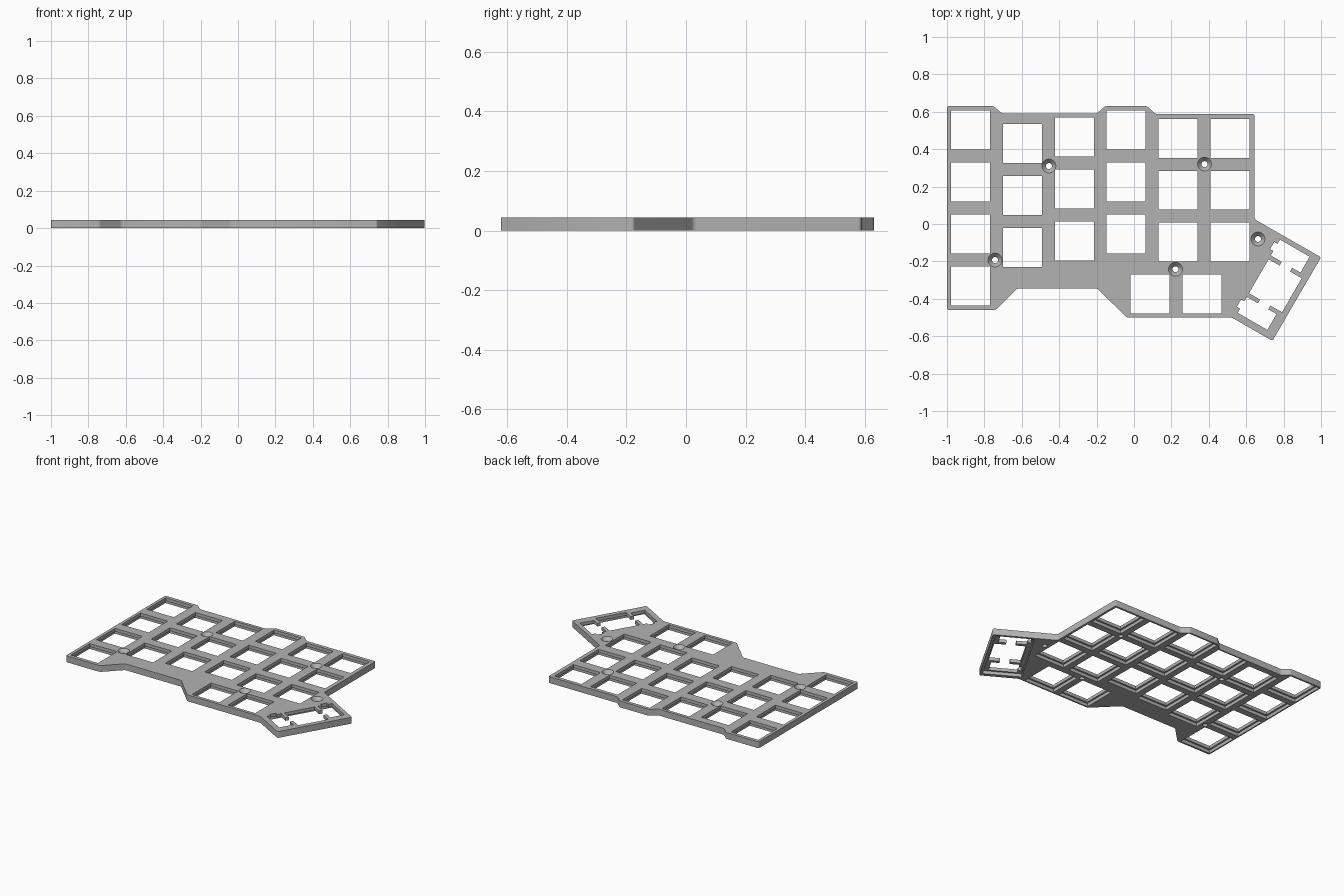
import bpy, bmesh, math
from mathutils import Matrix, Vector

if "Cube" in bpy.data.objects:
    bpy.data.objects.remove(bpy.data.objects["Cube"])

T = 0.044        # plate thickness
LEDGE = 0.022    # height of the underside recesses
PITCH = 0.2775   # key spacing
HOLE = 0.208     # switch opening

grey = bpy.data.materials.new("plate grey")
grey.use_nodes = True
grey.diffuse_color = (0.45, 0.45, 0.45, 1)
grey.node_tree.nodes["Principled BSDF"].inputs["Base Color"].default_value = (0.45, 0.45, 0.45, 1)


def make_object(name, bm):
    bmesh.ops.recalc_face_normals(bm, faces=bm.faces)
    mesh = bpy.data.meshes.new(name)
    bm.to_mesh(mesh)
    bm.free()
    mesh.materials.append(grey)
    obj = bpy.data.objects.new(name, mesh)
    bpy.context.collection.objects.link(obj)
    return obj


def prism(bm, points, z0, z1):
    face = bm.faces.new([bm.verts.new((x, y, z0)) for x, y in points])
    up = bmesh.ops.extrude_face_region(bm, geom=[face])["geom"]
    verts = [v for v in up if isinstance(v, bmesh.types.BMVert)]
    bmesh.ops.translate(bm, verts=verts, vec=(0, 0, z1 - z0))


def square(bm, x, y, size, z0, z1):
    h = size / 2
    prism(bm, [(x - h, y - h), (x + h, y - h), (x + h, y + h), (x - h, y + h)], z0, z1)


def cone(bm, x, y, z0, z1, r0, r1):
    bmesh.ops.create_cone(bm, cap_ends=True, segments=32, radius1=r0, radius2=r1, depth=z1 - z0,
                          matrix=Matrix.Translation((x, y, (z0 + z1) / 2)))


# Plate outline with small rounded corners
outline = [(-1, 0.63), (-0.75, 0.63), (-0.705, 0.59), (-0.2, 0.59), (-0.155, 0.63),
           (0.07, 0.63), (0.115, 0.588), (0.645, 0.588), (0.645, 0.025), (1.0, -0.178),
           (0.74, -0.625), (0.523, -0.5), (-0.04, -0.5), (-0.195, -0.345),
           (-0.625, -0.345), (-0.74, -0.46), (-1, -0.46)]
bm = bmesh.new()
prism(bm, outline, 0, T)
upright = [e for e in bm.edges if abs(e.verts[0].co.z - e.verts[1].co.z) > T / 2]
bmesh.ops.bevel(bm, geom=upright, offset=0.01, segments=3, profile=0.5, affect="EDGES")
plate = make_object("switch_plate", bm)

# Key centres: column x, top key y, number of keys
columns = [(-0.875, 0.502, 4), (-0.597, 0.43, 3), (-0.319, 0.465, 3),
           (-0.042, 0.502, 3), (0.236, 0.458, 3), (0.513, 0.458, 3),
           (0.086, -0.374, 1), (0.363, -0.374, 1)]
keys = [(x, y - PITCH * i) for x, y, n in columns for i in range(n)]
screws = [(-0.455, 0.31), (0.377, 0.32), (-0.743, -0.193), (0.222, -0.242), (0.663, -0.08)]

# Switch openings and the wider clip recesses beneath them
openings, recesses = bmesh.new(), bmesh.new()
for x, y in keys:
    square(openings, x, y, HOLE, -0.05, 0.1)
    square(recesses, x, y, HOLE + 0.024, -0.05, LEDGE)

# Angled wide key: u runs along the key, v across it
tilt = math.radians(60)
centre = Vector((0.754, -0.329))
along = Vector((math.cos(tilt), math.sin(tilt)))
across = Vector((math.sin(tilt), -math.cos(tilt)))


def tilted(points):
    return [tuple(centre + along * u + across * v) for u, v in points]


half = [(0.105, -0.1), (0.105, -0.032), (0.128, -0.032), (0.128, -0.1), (0.155, -0.1),
        (0.155, -0.12), (0.2, -0.12), (0.2, -0.1), (0.226, -0.1), (0.226, 0.083),
        (0.128, 0.083), (0.128, 0.032), (0.105, 0.032), (0.105, 0.104)]
prism(openings, tilted(half + [(-u, v) for u, v in reversed(half)]), -0.05, 0.1)
prism(recesses, tilted([(-0.238, -0.13), (0.238, -0.13), (0.238, 0.118), (-0.238, 0.118)]),
      -0.05, LEDGE)

# Countersunk screw holes
shafts, sinks = bmesh.new(), bmesh.new()
for x, y in screws:
    cone(shafts, x, y, -0.05, 0.1, 0.016, 0.016)
    cone(sinks, x, y, 0.018, T + 0.002, 0.014, 0.039)

# Cut everything out of the plate
cutters = [make_object(name, b) for name, b in
           [("opening_cutter", openings), ("recess_cutter", recesses),
            ("shaft_cutter", shafts), ("countersink_cutter", sinks)]]
for cutter in cutters:
    cutter.hide_render = True
    mod = plate.modifiers.new(cutter.name, "BOOLEAN")
    mod.operation = "DIFFERENCE"
    mod.solver = "EXACT"
    mod.object = cutter
bpy.context.view_layer.update()
cut = bpy.data.meshes.new_from_object(plate.evaluated_get(bpy.context.evaluated_depsgraph_get()))
plate.modifiers.clear()
plate.data = cut
for cutter in cutters:
    bpy.data.objects.remove(cutter)

# Single material slot, smooth only around the rounded walls
cut.materials.clear()
cut.materials.append(grey)
for p in cut.polygons:
    p.material_index = 0
bpy.ops.object.select_all(action="DESELECT")
plate.select_set(True)
bpy.context.view_layer.objects.active = plate
bpy.ops.object.shade_smooth_by_angle(angle=math.radians(31))
